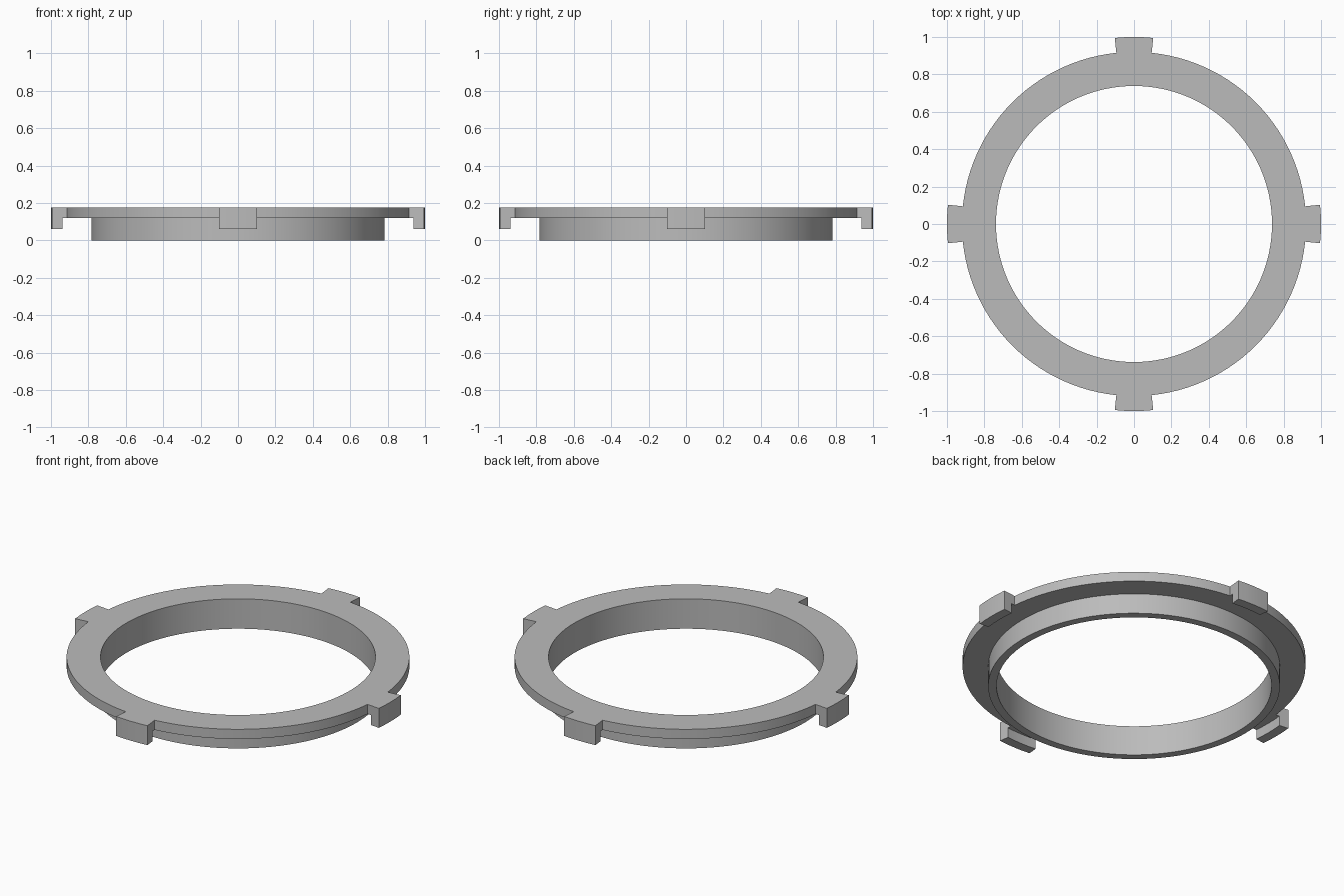
import bpy, bmesh, math

cube = bpy.data.objects.get("Cube")
if cube:
    bpy.data.objects.remove(cube, do_unlink=True)

# Main sizes
BORE, COLLAR, FLANGE, HOOK, TIP = 0.738, 0.783, 0.92, 0.943, 1.0
HOOK_Z, STEP_Z, TOP_Z = 0.062, 0.12, 0.177
HALF_TAB = math.radians(5.9)
TAB_STEPS, GAP_STEPS = 4, 26

# Plain grey finish
grey = bpy.data.materials.new("plain_grey")
grey.use_nodes = True
colour = (0.5, 0.5, 0.5, 1)
grey.diffuse_color = colour
bsdf = next(n for n in grey.node_tree.nodes if n.type == 'BSDF_PRINCIPLED')
bsdf.inputs["Base Color"].default_value = colour

# Angles around the ring, with exact breaks at the tab edges
angles = []
for quarter in range(4):
    mid = quarter * math.pi / 2
    angles += [mid - HALF_TAB + 2 * HALF_TAB * i / TAB_STEPS for i in range(TAB_STEPS)]
    gap = math.pi / 2 - 2 * HALF_TAB
    angles += [mid + HALF_TAB + gap * i / GAP_STEPS for i in range(GAP_STEPS)]

# Collar and flange: one stepped section swept around the axis
section = [(BORE, 0), (COLLAR, 0), (COLLAR, STEP_Z),
           (FLANGE, STEP_Z), (FLANGE, TOP_Z), (BORE, TOP_Z)]
RIM_SIDE = 3
bm = bmesh.new()
loops = [[bm.verts.new((r * math.cos(a), r * math.sin(a), z)) for r, z in section]
         for a in angles]
rim = []
for i, loop in enumerate(loops):
    following = loops[(i + 1) % len(loops)]
    for k in range(len(section)):
        n = (k + 1) % len(section)
        face = bm.faces.new((loop[k], following[k], following[n], loop[n]))
        if k == RIM_SIDE and i % (TAB_STEPS + GAP_STEPS) < TAB_STEPS:
            rim.append(face)
bmesh.ops.recalc_face_normals(bm, faces=bm.faces)


def extrude(faces, move):
    """Extrude faces, place the new vertices and return the end faces."""
    geom = bmesh.ops.extrude_face_region(bm, geom=faces)["geom"]
    for v in geom:
        if isinstance(v, bmesh.types.BMVert):
            move(v)
    old = [f for f in faces if f.is_valid]
    if old:
        bmesh.ops.delete(bm, geom=old, context='FACES_ONLY')
    return [f for f in geom if isinstance(f, bmesh.types.BMFace)]


def to_radius(radius):
    def move(v):
        scale = radius / math.hypot(v.co.x, v.co.y)
        v.co.x *= scale
        v.co.y *= scale
    return move


def to_hook_bottom(v):
    v.co.z = HOOK_Z


# Four tabs: pulled out of the rim, then hooked downwards
rim = extrude(rim, to_radius(HOOK))
extrude(rim, to_radius(TIP))
bm.normal_update()
under = [f for f in bm.faces
         if all(abs(v.co.z - STEP_Z) < 1e-4
                and math.hypot(v.co.x, v.co.y) > HOOK - 1e-3 for v in f.verts)]
extrude(under, to_hook_bottom)
bmesh.ops.recalc_face_normals(bm, faces=bm.faces)

# Merge the hook's split outer and side walls into clean surfaces
bmesh.ops.dissolve_limit(bm, angle_limit=math.radians(0.1),
                         verts=bm.verts, edges=[
                             e for e in bm.edges
                             if all(math.hypot(v.co.x, v.co.y) > TIP - 1e-3
                                    and abs(v.co.z - STEP_Z) < 1e-4 for v in e.verts)])

mesh = bpy.data.meshes.new("tabbed_ring")
bm.to_mesh(mesh)
bm.free()
mesh.materials.append(grey)
ring = bpy.data.objects.new("tabbed_ring", mesh)
bpy.context.collection.objects.link(ring)

# Smooth curved walls with sharp edges
bpy.ops.object.select_all(action='DESELECT')
ring.select_set(True)
bpy.context.view_layer.objects.active = ring
bpy.ops.object.shade_smooth_by_angle(angle=math.radians(30))
